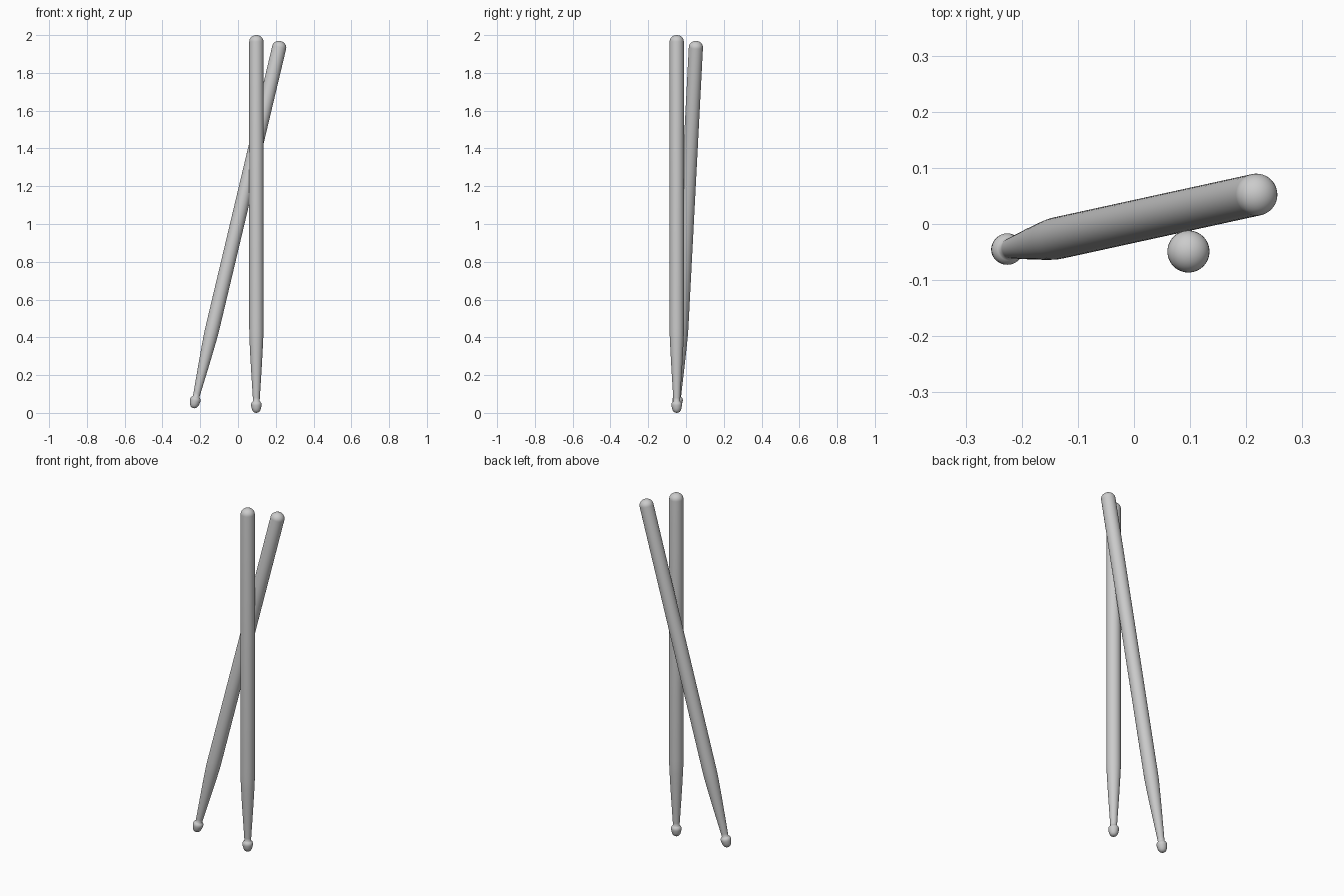
import bpy, bmesh, math
from mathutils import Vector

if "Cube" in bpy.data.objects:
    bpy.data.objects.remove(bpy.data.objects["Cube"])

SEGMENTS = 48
R = 0.0375      # shaft radius
DOME = 0.034    # height of the rounded butt end

# Acorn tip, neck, taper and shaft as (radius, height along the stick)
profile = [(0, 0), (0.009, 0.0015), (0.016, 0.006), (0.0215, 0.014),
           (0.025, 0.025), (0.0275, 0.038), (0.028, 0.046), (0.026, 0.053),
           (0.021, 0.059), (0.0175, 0.062), (0.0185, 0.08), (0.0235, 0.16),
           (0.0285, 0.24), (0.033, 0.32), (0.036, 0.38), (0.0372, 0.41),
           (R, 0.45)]
# Rounded butt end
for i in range(9):
    a = math.pi / 2 * i / 8
    profile.append((R * math.cos(a) if i < 8 else 0, 2 - DOME + DOME * math.sin(a)))


def make_stick(name, base, direction):
    """Lathe the profile and lay it along the given direction."""
    bm = bmesh.new()
    rings = []
    for r, z in profile:
        if r == 0:
            rings.append([bm.verts.new((0, 0, z))] * SEGMENTS)
        else:
            angles = [2 * math.pi * k / SEGMENTS for k in range(SEGMENTS)]
            rings.append([bm.verts.new((r * math.cos(t), r * math.sin(t), z)) for t in angles])
    for low, high in zip(rings, rings[1:]):
        for k in range(SEGMENTS):
            n = (k + 1) % SEGMENTS
            corners = list(dict.fromkeys((low[k], low[n], high[n], high[k])))
            bm.faces.new(corners).smooth = True
    bmesh.ops.recalc_face_normals(bm, faces=bm.faces)
    mesh = bpy.data.meshes.new(name)
    bm.to_mesh(mesh)
    bm.free()
    stick = bpy.data.objects.new(name, mesh)
    stick.location = base
    stick.rotation_mode = 'QUATERNION'
    stick.rotation_quaternion = Vector((0, 0, 1)).rotation_difference(Vector(direction))
    bpy.context.collection.objects.link(stick)


# Upright stick in front, leaning stick crossing behind it
make_stick("upright_drumstick", (0.097, -0.049, 0), (0, 0, 1))
make_stick("leaning_drumstick", (-0.236, -0.047, 0.025), (0.231, 0.0505, 0.9716))
